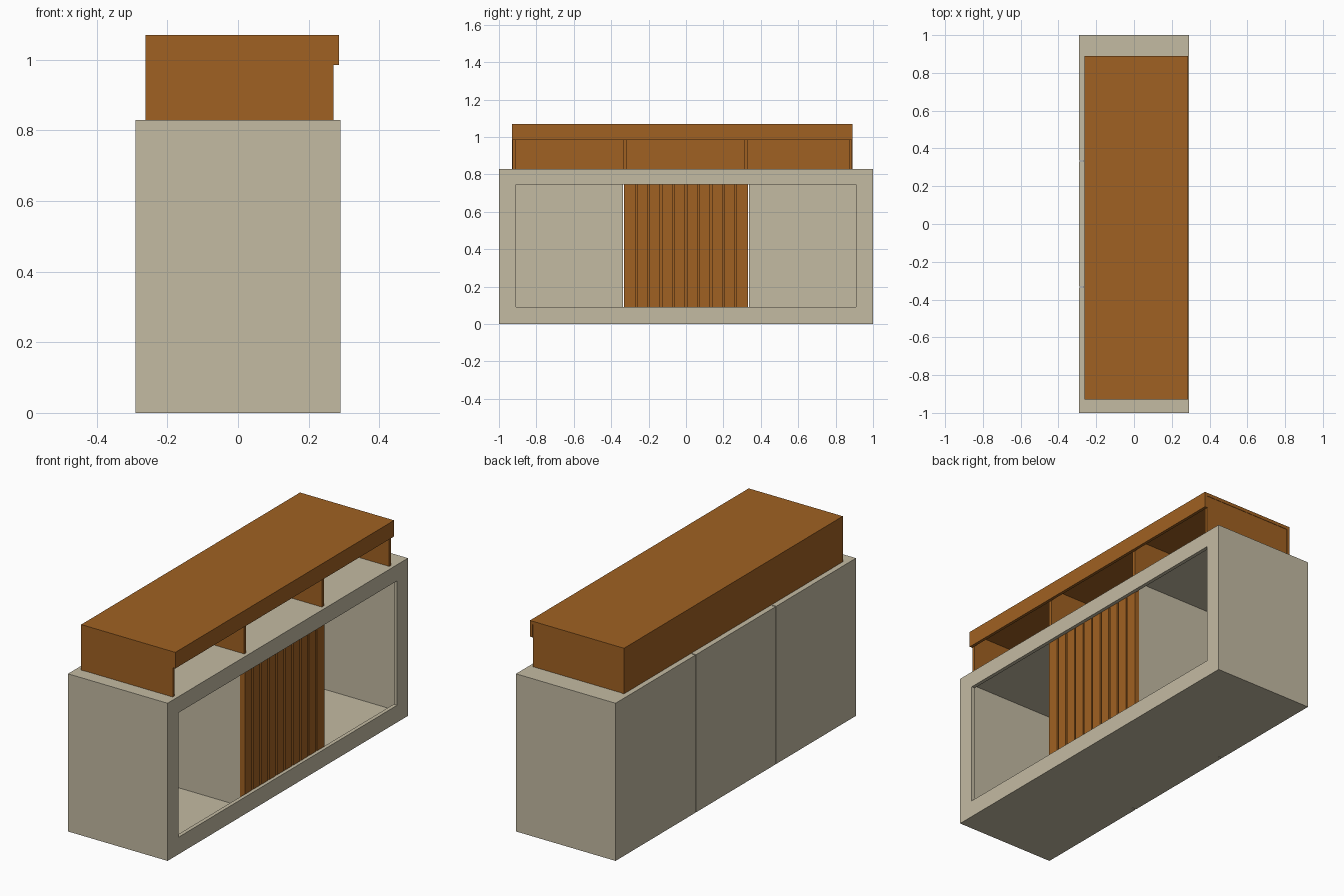
import bpy

if "Cube" in bpy.data.objects:
    bpy.data.objects.remove(bpy.data.objects["Cube"])


def material(name, rgb):
    m = bpy.data.materials.new(name)
    m.diffuse_color = (*rgb, 1)
    m.use_nodes = True
    m.node_tree.nodes["Principled BSDF"].inputs["Base Color"].default_value = m.diffuse_color
    return m


BEIGE = material("beige_paint", (0.55, 0.495, 0.365))
WOOD = material("brown_wood", (0.352, 0.12, 0.016))


def box(name, x, y, z, mat):
    """Axis-aligned box from (min, max) pairs."""
    me = bpy.data.meshes.new(name)
    v = [(a, b, c) for a in x for b in y for c in z]
    f = [(0, 1, 3, 2), (4, 6, 7, 5), (0, 4, 5, 1),
         (2, 3, 7, 6), (0, 2, 6, 4), (1, 5, 7, 3)]
    me.from_pydata(v, [], f)
    me.materials.append(mat)
    ob = bpy.data.objects.new(name, me)
    bpy.context.collection.objects.link(ob)
    return ob


T = 0.022      # board thickness
H = 0.83       # cabinet height
XF, XI = 0.29, 0.27
XB = -XF + T   # inner side of the cabinet's closed side

# Cabinet carcass
box("cabinet_floor", (XB, XI), (-1, 1), (0, T), BEIGE)
box("cabinet_top", (XB, XI), (-1, 1), (H - T, H), BEIGE)
for s, side in ((-1, "near"), (1, "far")):
    box(f"cabinet_end_{side}", (XB, XI), sorted((s * (1 - T), s)), (T, H - T), BEIGE)
    box(f"cabinet_divider_{side}", (XB, 0.245), sorted((s * 0.31, s * 0.332)),
        (T, H - T), BEIGE)

# Closed side made of three panels with fine seams
for i in range(3):
    y0 = -1 + i * 2 / 3
    box(f"side_panel_{i + 1}", (-XF, XB),
        (y0 + (0.003 if i else 0), y0 + 2 / 3 - (0.003 if i < 2 else 0)), (0, H), BEIGE)

# Frame around the open side
box("frame_bottom", (XI, XF), (-1, 1), (0, 0.09), BEIGE)
box("frame_top", (XI, XF), (-1, 1), (0.745, H), BEIGE)
for s, side in ((-1, "near"), (1, "far")):
    box(f"frame_post_{side}", (XI, XF), sorted((s * 0.91, s)), (0.09, 0.745), BEIGE)

# Slatted wooden panel in the middle bay
box("slat_backing", (0.245, 0.256), (-0.332, 0.332), (T, H - T), WOOD)
pitch = 0.664 / 10
for i in range(10):
    y0 = -0.332 + i * pitch
    a = y0 + (0.005 if i else 0)
    b = y0 + pitch - (0.005 if i < 9 else 0)
    box(f"slat_{i + 1}", (0.256, 0.272), (a, b), (T, H - T), WOOD)

# Raised wooden counter: hollow shelf unit with a fascia
Y0, Y1, Z1 = -0.93, 0.89, 1.07
box("counter_top", (-0.262, XI), (Y0, Y1), (Z1 - 0.018, Z1), WOOD)
box("counter_back", (-0.262, -0.246), (Y0, Y1), (H, Z1 - 0.018), WOOD)
box("counter_fascia", (XI, 0.286), (Y0, Y1), (0.985, Z1), WOOD)
for i, y in enumerate((Y0 + 0.002, -0.334, 0.312, Y1 - 0.018)):
    box(f"counter_support_{i + 1}", (-0.246, XI), (y, y + 0.016), (H, Z1 - 0.018), WOOD)
